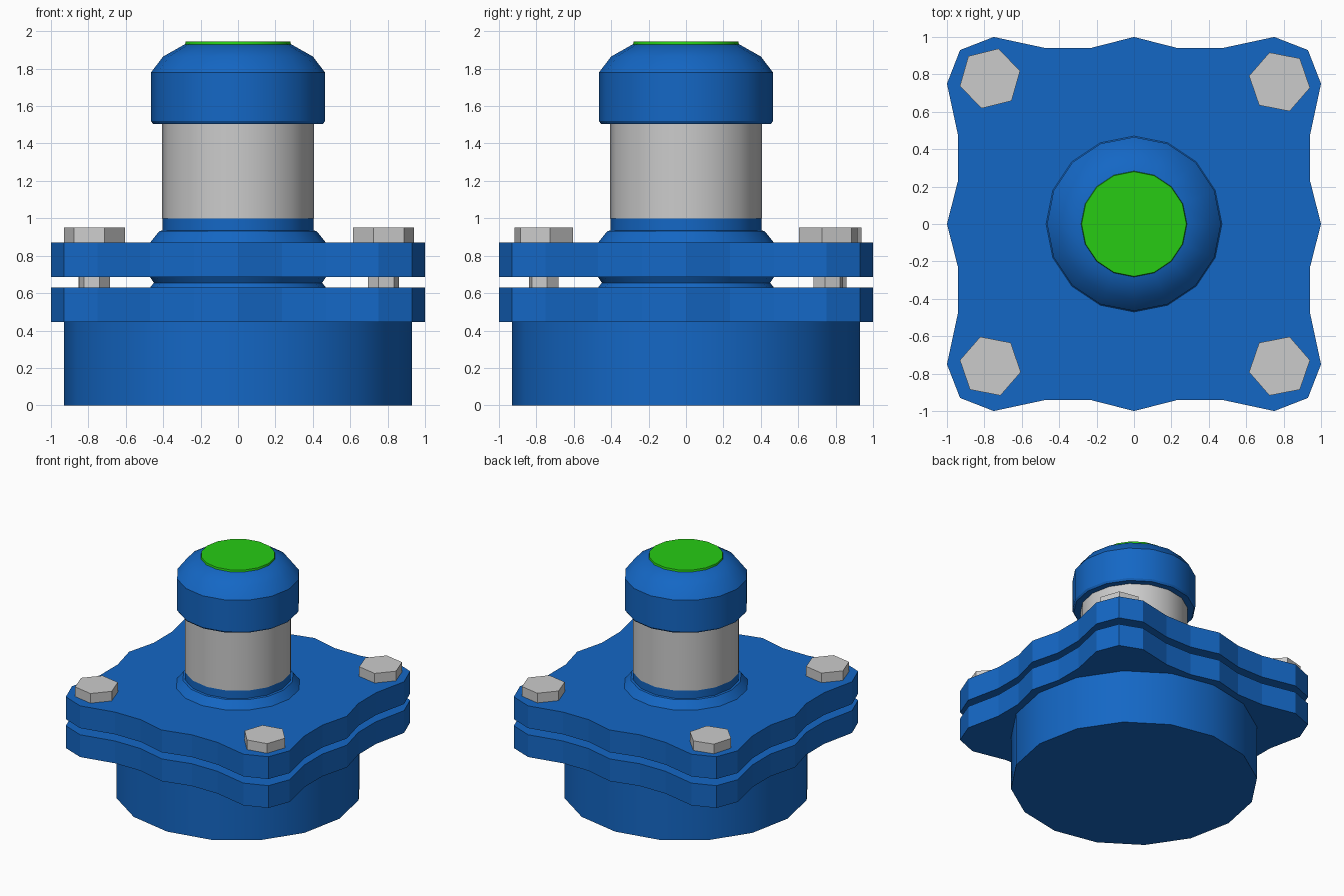
import bpy, bmesh
from math import radians, cos, sin, pi

if "Cube" in bpy.data.objects:
    bpy.data.objects.remove(bpy.data.objects["Cube"])


def material(name, rgb):
    m = bpy.data.materials.new(name)
    m.diffuse_color = (*rgb, 1)
    m.use_nodes = True
    m.node_tree.nodes["Principled BSDF"].inputs["Base Color"].default_value = m.diffuse_color
    return m


BLUE = material("blue_paint", (0.007, 0.136, 0.558))
GREEN = material("green_paint", (0.02, 0.6, 0.007))


def skin(name, rings, mat=None):
    """Closed solid from stacked rings of equal vertex count."""
    bm = bmesh.new()
    loops = [[bm.verts.new(p) for p in ring] for ring in rings]
    n = len(loops[0])
    for a, b in zip(loops, loops[1:]):
        for i in range(n):
            j = (i + 1) % n
            bm.faces.new((a[i], a[j], b[j], b[i]))
    bm.faces.new(loops[0][::-1])
    bm.faces.new(loops[-1])
    bmesh.ops.recalc_face_normals(bm, faces=bm.faces)
    mesh = bpy.data.meshes.new(name)
    bm.to_mesh(mesh)
    bm.free()
    ob = bpy.data.objects.new(name, mesh)
    bpy.context.collection.objects.link(ob)
    if mat:
        mesh.materials.append(mat)
    return ob


def lathe(name, profile, mat=None, sides=16, centre=(0, 0), turn=0.0):
    """Revolve (radius, z) points around a vertical axis."""
    return skin(name, [[(centre[0] + r * cos(turn + 2 * pi * i / sides),
                         centre[1] + r * sin(turn + 2 * pi * i / sides), z)
                        for i in range(sides)] for r, z in profile], mat)


def smooth(ob):
    bpy.ops.object.select_all(action='DESELECT')
    ob.select_set(True)
    bpy.context.view_layer.objects.active = ob
    bpy.ops.object.shade_smooth_by_angle(angle=radians(30))


# Wavy flange outline: one side, repeated by quarter turns
side = [(1.0, -0.75), (0.94, -0.47), (0.94, -0.235), (1.0, 0),
        (0.94, 0.235), (0.94, 0.47), (1.0, 0.75), (0.93, 0.93)]
outline = []
for k in range(4):
    for x, y in side:
        for _ in range(k):
            x, y = -y, x
        outline.append((x, y))

for name, z0, z1 in (("lower_flange", 0.445, 0.63), ("upper_flange", 0.685, 0.87)):
    skin(name, [[(x, y, z) for x, y in outline] for z in (z0, z1)], BLUE)

# Base drum, necks, pipe, cap and green end disc
smooth(lathe("base_drum", [(0.93, 0), (0.93, 0.445)], BLUE))
smooth(lathe("gasket_neck", [(0.47, 0.63), (0.45, 0.655), (0.47, 0.685)], BLUE))
smooth(lathe("pipe_collar", [(0.47, 0.87), (0.42, 0.932), (0.403, 0.935), (0.403, 1.0)], BLUE))
smooth(lathe("pipe", [(0.405, 1.0), (0.405, 1.52)]))
smooth(lathe("cap", [(0.405, 1.505), (0.455, 1.505), (0.465, 1.52), (0.465, 1.78),
                     (0.40, 1.865), (0.285, 1.93)], BLUE))
smooth(lathe("end_disc", [(0.283, 1.93), (0.28, 1.945)], GREEN))

# Hex bolts: thin shank between flanges, wide head on top
for i, (x, y, deg) in enumerate([(0.778, 0.76, -11), (-0.77, 0.778, 14),
                                 (-0.768, -0.76, -11), (0.778, -0.76, 11)], 1):
    lathe(f"bolt_{i}", [(0.084, 0.60), (0.084, 0.865), (0.166, 0.865), (0.166, 0.95)],
          None, 6, (x, y), radians(deg))
